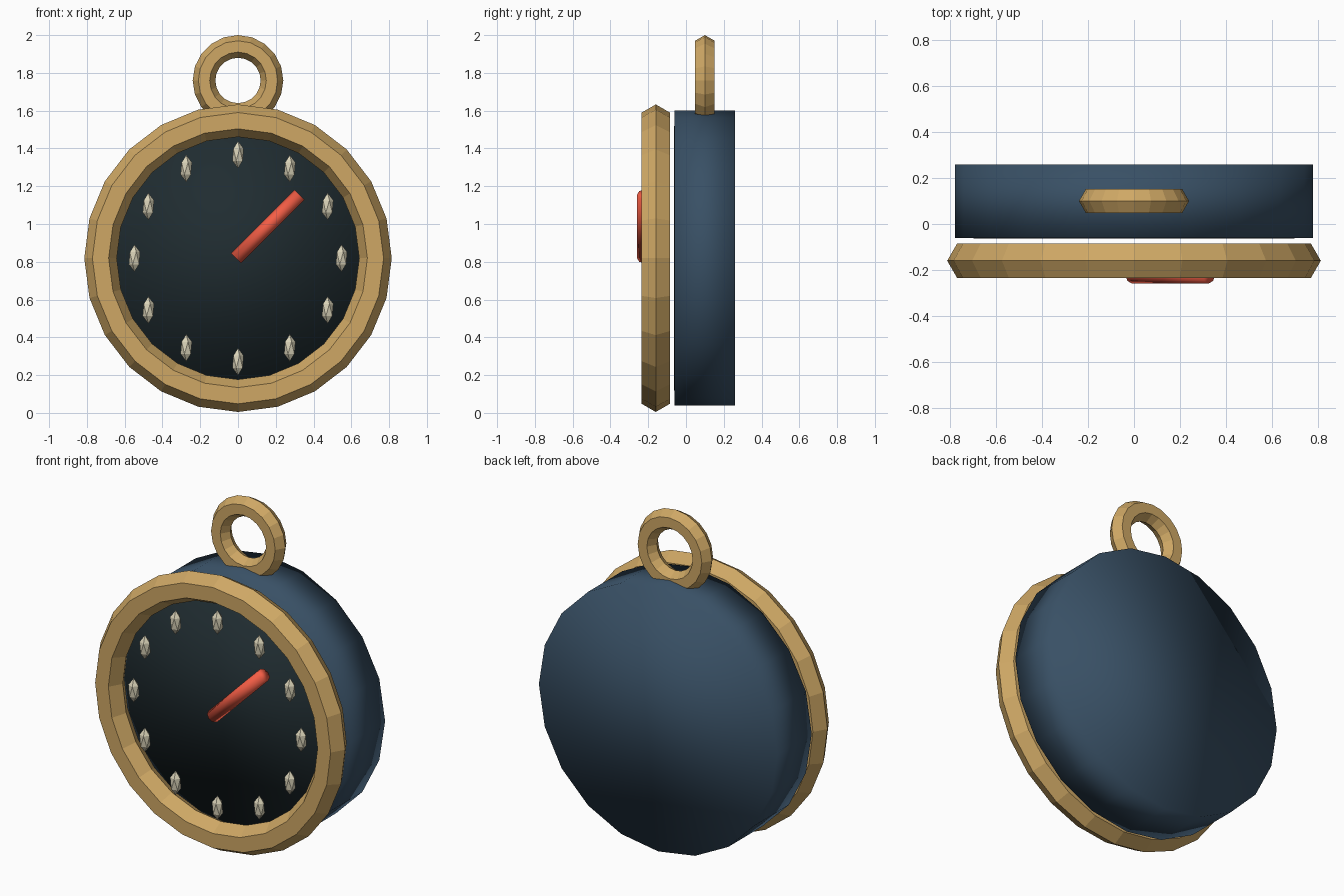
import bpy
from math import pi, sin, cos

if "Cube" in bpy.data.objects:
    bpy.data.objects.remove(bpy.data.objects["Cube"])

CZ = 0.819  # height of the dial centre


def material(name, rgb):
    m = bpy.data.materials.new(name)
    m.diffuse_color = (*rgb, 1)
    m.use_nodes = True
    m.node_tree.nodes["Principled BSDF"].inputs["Base Color"].default_value = m.diffuse_color
    return m


brass = material("brass", (0.62, 0.39, 0.13))
blue = material("blue", (0.04, 0.08, 0.13))
dark = material("dark", (0.014, 0.025, 0.030))
cream = material("cream", (0.70, 0.65, 0.48))
red = material("red", (0.90, 0.11, 0.06))


def finish(name, mat, smooth=False):
    ob = bpy.context.object
    ob.name = name
    ob.data.materials.append(mat)
    for p in ob.data.polygons:
        p.use_smooth = smooth
    return ob


def cylinder(name, mat, sides, radius, depth, loc, rot):
    bpy.ops.mesh.primitive_cylinder_add(vertices=sides, radius=radius, depth=depth,
                                        location=loc, rotation=rot)
    return finish(name, mat, True)


def ring(name, sides, major, minor, loc):
    bpy.ops.mesh.primitive_torus_add(major_segments=sides, minor_segments=6,
                                     major_radius=major, minor_radius=minor,
                                     location=loc, rotation=(pi / 2, 0, 0))
    return finish(name, brass)


# Case, dial and hexagonal-section rings
cylinder("case", blue, 20, 0.781, 0.32, (0, 0.10, CZ), (pi / 2, 0, 0))
cylinder("dial_face", dark, 20, 0.70, 0.04, (0, -0.043, CZ), (pi / 2, 0, 0))
ring("bezel", 24, 0.728, 0.086, (0, -0.16, CZ))
ring("hanging_loop", 20, 0.18, 0.06, (0, 0.10, 1.76))

# Twelve faceted hour markers, all upright
for i in range(12):
    a = i * pi / 6
    bpy.ops.mesh.primitive_ico_sphere_add(
        subdivisions=1, radius=1,
        location=(0.548 * sin(a), -0.192, CZ + 0.548 * cos(a)))
    bpy.context.object.scale = (0.034, 0.032, 0.072)
    finish(f"hour_marker_{i + 1}", cream)

# Pointer hand
cylinder("hand", red, 8, 0.038, 0.475, (0.158, -0.221, CZ + 0.168), (0, pi / 4, 0))
